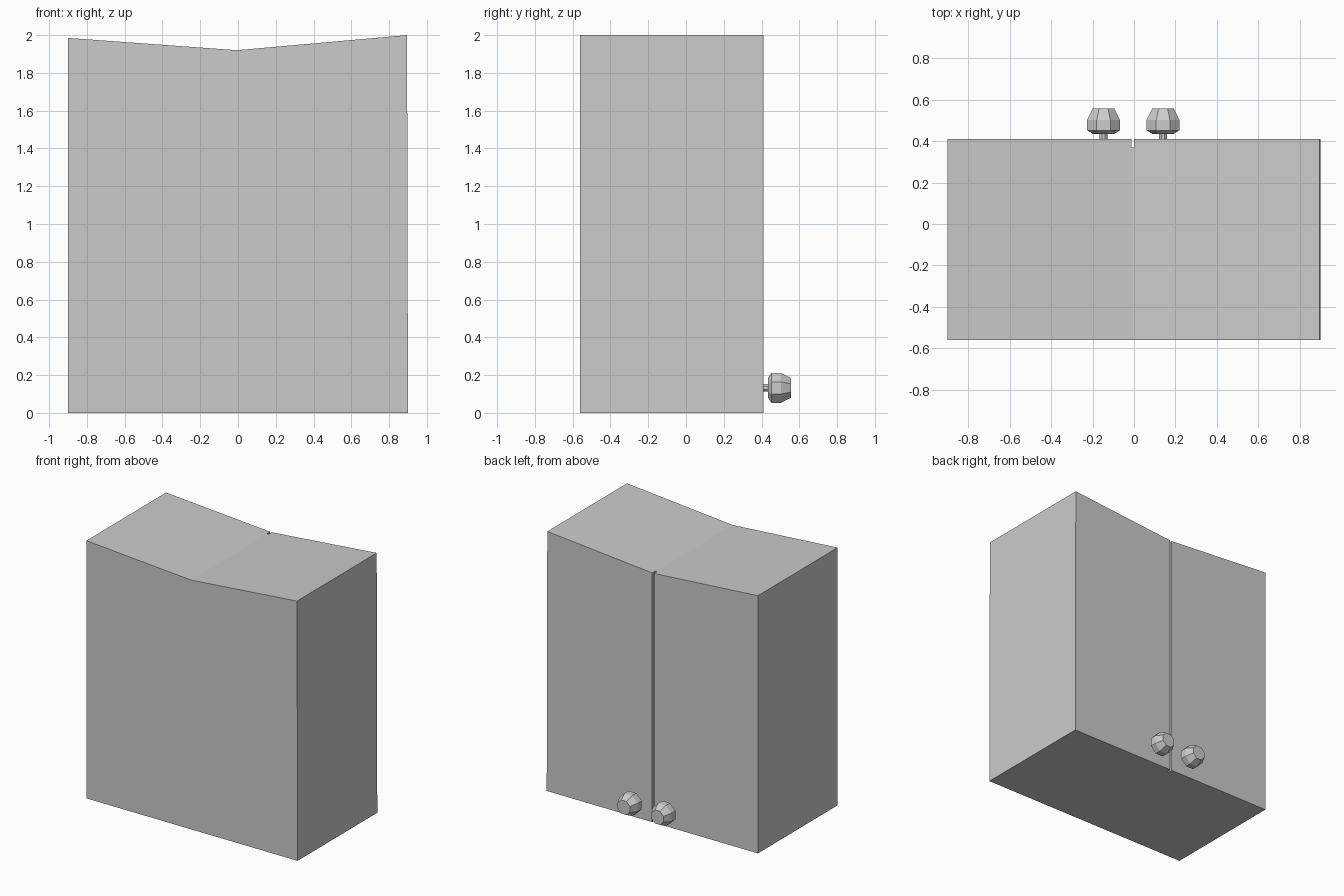
import bpy, bmesh, math

if "Cube" in bpy.data.objects:
    bpy.data.objects.remove(bpy.data.objects["Cube"])

def to_object(name, bm):
    bmesh.ops.recalc_face_normals(bm, faces=bm.faces)
    mesh = bpy.data.meshes.new(name)
    bm.to_mesh(mesh)
    bm.free()
    obj = bpy.data.objects.new(name, mesh)
    bpy.context.collection.objects.link(obj)
    return obj

# Cabinet body: two halves sharing the sagging centre line, with a door gap at the back
FRONT, GAP, BACK = -0.56, 0.37, 0.41
MID = -0.006
bm = bmesh.new()
# each entry: x at floor, x at top, y, top height
outline = [(-0.9, -0.9, FRONT, 1.985), (MID, MID, FRONT, 1.92), (0.9, 0.895, FRONT, 2.0),
           (0.9, 0.895, BACK, 2.0), (MID + 0.007, MID + 0.007, BACK, 1.92),
           (MID + 0.007, MID + 0.007, GAP, 1.92), (MID, MID, GAP, 1.92),
           (MID - 0.007, MID - 0.007, GAP, 1.92),
           (MID - 0.007, MID - 0.007, BACK, 1.92), (-0.9, -0.9, BACK, 1.985)]
low = [bm.verts.new((x, y, 0)) for x, _, y, _ in outline]
top = [bm.verts.new((x, y, z)) for _, x, y, z in outline]
n = len(outline)
for i in range(n):
    j = (i + 1) % n
    bm.faces.new((low[i], low[j], top[j], top[i]))
for ring in (low, top):
    bm.faces.new([ring[i] for i in (0, 1, 6, 7, 8, 9)])
    bm.faces.new([ring[i] for i in (1, 2, 3, 4, 5, 6)])
to_object("cabinet_body", bm)

# Faceted door knobs: stem and bulging head turned around the y axis
PROFILE = [(0.02, 0.40), (0.02, 0.435), (0.052, 0.435), (0.079, 0.452),
           (0.079, 0.502), (0.052, 0.557)]
SIDES = 8
def knob(name, x, z):
    bm = bmesh.new()
    rings = []
    for r, y in PROFILE:
        r /= math.cos(math.pi / SIDES)
        ring = []
        for k in range(SIDES):
            a = 2 * math.pi * (k + 0.5) / SIDES
            ring.append(bm.verts.new((x + r * math.cos(a), y, z + r * math.sin(a))))
        rings.append(ring)
    for a, b in zip(rings, rings[1:]):
        for k in range(SIDES):
            j = (k + 1) % SIDES
            bm.faces.new((a[k], a[j], b[j], b[k]))
    bm.faces.new(rings[0])
    bm.faces.new(rings[-1])
    to_object(name, bm)

knob("left_knob", -0.147, 0.132)
knob("right_knob", 0.14, 0.132)
